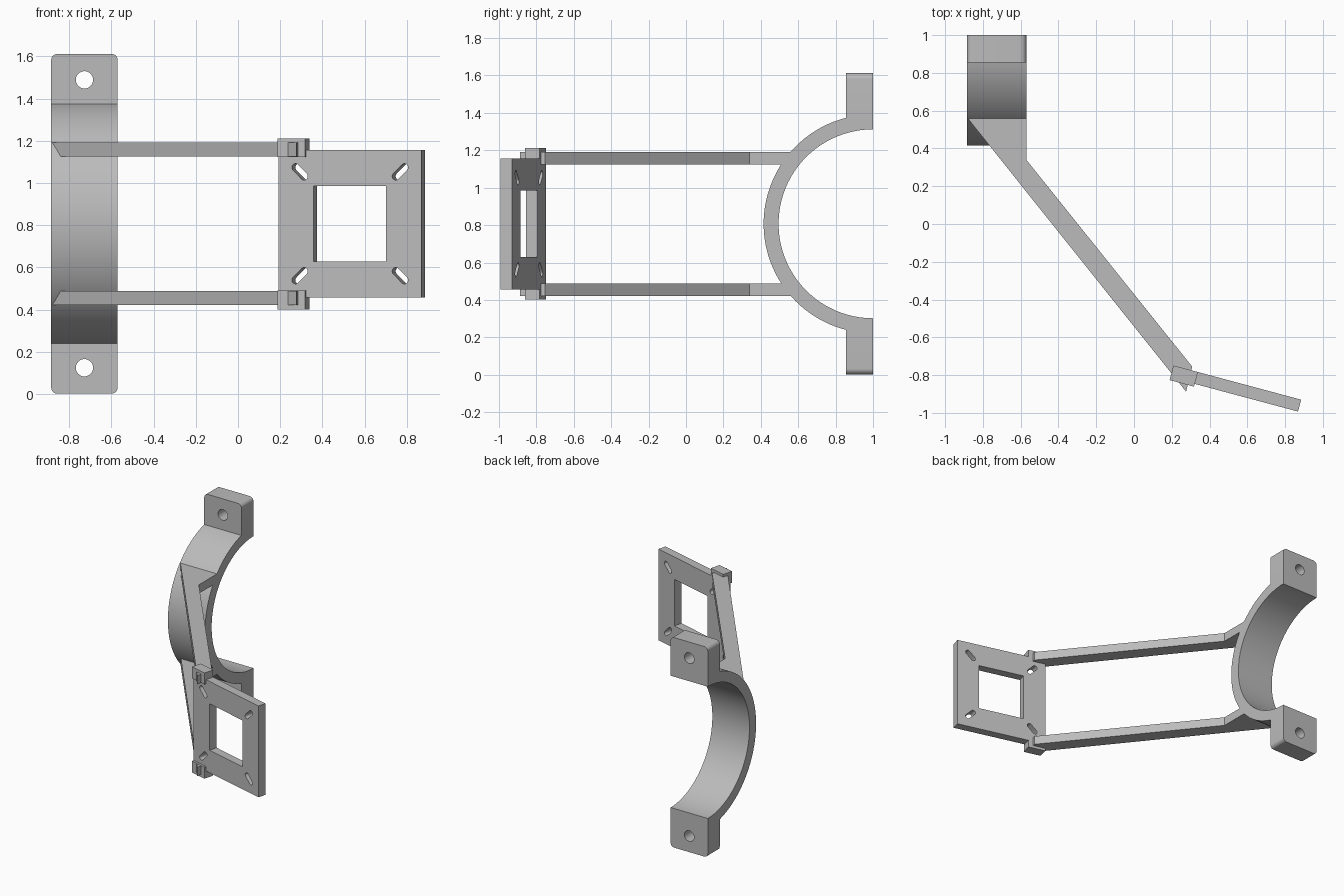
import bpy
import bmesh
from math import sin, cos, pi, radians, sqrt
from mathutils import Matrix, Vector

cube = bpy.data.objects.get("Cube")
if cube:
    bpy.data.objects.remove(cube)

grey = bpy.data.materials.new("plain grey")
grey.use_nodes = True
GREY = (0.5, 0.5, 0.5, 1)
grey.diffuse_color = GREY
grey.node_tree.nodes["Principled BSDF"].inputs["Base Color"].default_value = GREY

MID = 0.807            # height of the mirror plane
X0, X1 = -0.885, -0.57  # clamp width
XC = (X0 + X1) / 2


def frame(origin, right, up):
    """Local x = right, local y = up, local z = extrusion direction."""
    r, u = Vector(right).normalized(), Vector(up).normalized()
    m = Matrix((r, u, r.cross(u))).transposed().to_4x4()
    m.translation = Vector(origin)
    return m


def arc(cx, cy, r, a0, a1, n):
    return [(cx + r * cos(radians(a0 + (a1 - a0) * i / n)),
             cy + r * sin(radians(a0 + (a1 - a0) * i / n))) for i in range(n + 1)]


def circle(cx, cy, r, n=32):
    return arc(cx, cy, r, 0, 360, n)[:-1]


def rect(x0, y0, x1, y1):
    return [(x0, y0), (x1, y0), (x1, y1), (x0, y1)]


def prism(name, loops, depth, matrix):
    """Extrude an outline with holes from local z = 0 to depth."""
    curve = bpy.data.curves.new(name, "CURVE")
    curve.dimensions = "2D"
    curve.fill_mode = "BOTH"
    curve.extrude = depth / 2
    for loop in loops:
        sp = curve.splines.new("POLY")
        sp.points.add(len(loop) - 1)
        for p, (x, y) in zip(sp.points, loop):
            p.co = (x, y, 0, 1)
        sp.use_cyclic_u = True
    temp = bpy.data.objects.new(name + "_outline", curve)
    bpy.context.collection.objects.link(temp)
    bpy.context.view_layer.update()
    mesh = bpy.data.meshes.new_from_object(
        temp.evaluated_get(bpy.context.evaluated_depsgraph_get()))
    bpy.data.objects.remove(temp)
    bm = bmesh.new()
    bm.from_mesh(mesh)
    bmesh.ops.remove_doubles(bm, verts=bm.verts, dist=1e-5)
    bmesh.ops.translate(bm, verts=bm.verts, vec=(0, 0, depth / 2))
    bmesh.ops.transform(bm, matrix=matrix, verts=bm.verts)
    bmesh.ops.recalc_face_normals(bm, faces=bm.faces)
    bm.to_mesh(mesh)
    bm.free()
    mesh.name = name
    mesh.materials.clear()
    mesh.materials.append(grey)
    ob = bpy.data.objects.new(name, mesh)
    bpy.context.collection.objects.link(ob)
    bpy.ops.object.select_all(action="DESELECT")
    ob.select_set(True)
    bpy.context.view_layer.objects.active = ob
    bpy.ops.object.shade_smooth_by_angle(angle=radians(30))
    return ob


# Half-ring clamp
half_ring = arc(0, 0, 0.585, 90, 270, 64) + arc(0, 0, 0.505, 270, 90, 64)
prism("clamp_ring", [half_ring], X1 - X0, frame((X0, 1, MID), (0, 1, 0), (0, 0, 1)))

# Mounting plate with a square window and four diagonal slots
TILT = radians(15)
along = Vector((cos(TILT), -sin(TILT), 0))
plate_frame = frame((0.209, -0.749, MID), along, (0, 0, 1))
HALF = 0.35


def slot(sx, sy):
    base = 45 if sx == sy else -45
    if sx < 0:
        base += 180
    c, d = 0.246, 0.021
    return (arc(HALF + sx * (c + d), sy * (c + d), 0.018, base - 90, base + 90, 10)
            + arc(HALF + sx * (c - d), sy * (c - d), 0.018, base + 90, base + 270, 10))


w = 0.178
plate_loops = [rect(0, -HALF, 2 * HALF, HALF), rect(HALF - w, -w, HALF + w, w)]
plate_loops += [slot(sx, sy) for sx in (-1, 1) for sy in (-1, 1)]
prism("mounting_plate", plate_loops, 0.065, plate_frame)

# Mirrored parts: clamp tabs, arms and the blocks where arms meet the plate
arm_outline = [(X0, 0.6), (X0, 0.565), (0.276, -0.888), (0.308, -0.755), (X1, 0.34), (X1, 0.6)]
R = 0.03
for name, s in (("upper", 1), ("lower", -1)):
    tab = [(X0, 0.52), (X1, 0.52)]
    tab += arc(X1 - R, 0.805 - R, R, 0, 90, 8) + arc(X0 + R, 0.805 - R, R, 90, 180, 8)
    loops = [[(x, s * z) for x, z in lp] for lp in (tab, circle(XC, 0.682, 0.041))]
    prism(name + "_clamp_tab", loops, 0.145, frame((0, 1, MID), (1, 0, 0), (0, 0, 1)))

    z0 = MID + (0.318 if s > 0 else -0.385)
    prism(name + "_arm", [arm_outline], 0.067, frame((0, 0, z0), (1, 0, 0), (0, 1, 0)))

    lo, hi = sorted((s * 0.317, s * 0.405))
    prism(name + "_joint_block", [rect(0, lo, 0.134, hi)], 0.08, plate_frame)
